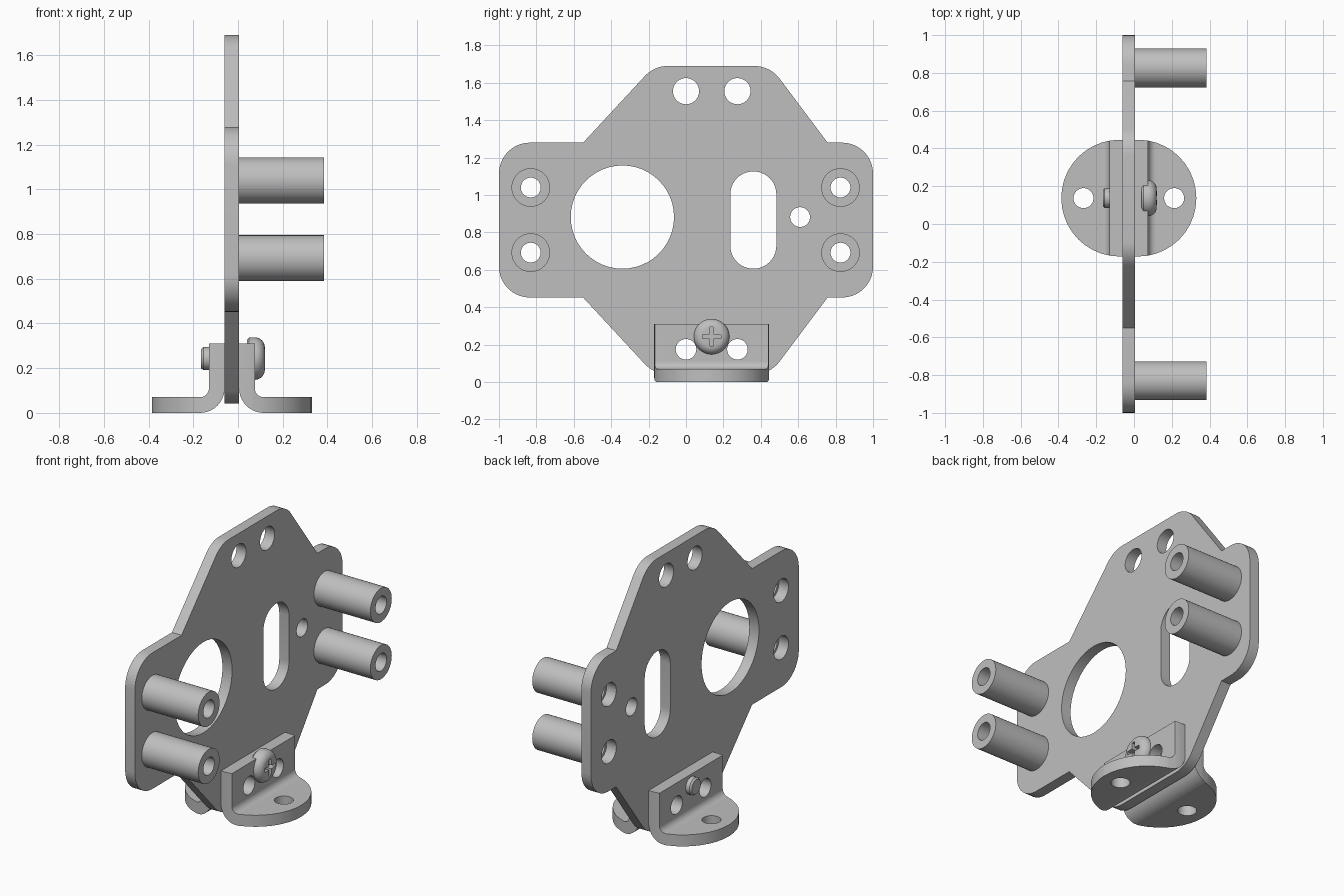
import bpy, bmesh
from math import sin, cos, pi, tan, radians
from mathutils import Vector

cube = bpy.data.objects.get("Cube")
if cube:
    bpy.data.objects.remove(cube, do_unlink=True)

grey = bpy.data.materials.new("plain grey metal")
grey.use_nodes = True
COLOUR = (0.52, 0.52, 0.52, 1)
grey.diffuse_color = COLOUR
grey.node_tree.nodes["Principled BSDF"].inputs["Base Color"].default_value = COLOUR


def finish(name, bm):
    bmesh.ops.recalc_face_normals(bm, faces=bm.faces)
    mesh = bpy.data.meshes.new(name)
    bm.to_mesh(mesh)
    bm.free()
    mesh.materials.append(grey)
    ob = bpy.data.objects.new(name, mesh)
    bpy.context.collection.objects.link(ob)
    return ob


def activate(ob):
    bpy.ops.object.select_all(action='DESELECT')
    ob.select_set(True)
    bpy.context.view_layer.objects.active = ob


def smooth(ob):
    activate(ob)
    bpy.ops.object.shade_smooth_by_angle(angle=radians(30))


def rounded(corners, steps=10):
    """Outline from (u, v, radius) corners, with arcs where radius > 0."""
    out = []
    for i, (u, v, r) in enumerate(corners):
        p = Vector((u, v))
        if r == 0:
            out.append(p)
            continue
        a = (Vector(corners[i - 1][:2]) - p).normalized()
        b = (Vector(corners[(i + 1) % len(corners)][:2]) - p).normalized()
        half = a.angle(b) / 2
        centre = p + (a + b).normalized() * r / sin(half)
        start = p + a * r / tan(half) - centre
        end = p + b * r / tan(half) - centre
        sweep = start.angle(end)
        for k in range(steps + 1):
            t = k / steps
            out.append(centre + (start * sin((1 - t) * sweep) + end * sin(t * sweep)) / sin(sweep))
    return out


def circle(u, v, r, n=40):
    return [(u + r * cos(2 * pi * k / n), v + r * sin(2 * pi * k / n)) for k in range(n)]


def box(u0, u1, v0, v1, r=0):
    return rounded([(u0, v0, r), (u1, v0, r), (u1, v1, r), (u0, v1, r)])


def prism(name, outline, axis, lo, hi):
    """Extrude a 2D outline along an axis between lo and hi."""
    place = {'x': lambda u, v, d: (d, u, v),
             'y': lambda u, v, d: (u, d, v),
             'z': lambda u, v, d: (u, v, d)}[axis]
    bm = bmesh.new()
    rings = [[bm.verts.new(place(u, v, d)) for u, v in outline] for d in (lo, hi)]
    for ring in rings:
        bm.faces.new(ring)
    n = len(outline)
    for i in range(n):
        j = (i + 1) % n
        bm.faces.new((rings[0][i], rings[0][j], rings[1][j], rings[1][i]))
    return finish(name, bm)


def lathe(name, profile, y, z, closed=False, n=40):
    """Spin an (x, radius) profile around an axis parallel to x."""
    bm = bmesh.new()
    verts = [bm.verts.new((x, y, z + r)) for x, r in profile]
    edges = [bm.edges.new(p) for p in zip(verts, verts[1:])]
    if closed:
        edges.append(bm.edges.new((verts[-1], verts[0])))
    bmesh.ops.spin(bm, geom=verts + edges, cent=(0, y, z), axis=(1, 0, 0),
                   angle=2 * pi, steps=n, use_merge=True)
    bmesh.ops.remove_doubles(bm, verts=bm.verts, dist=0.0001)
    return finish(name, bm)


def combine(ob, cutter, operation='DIFFERENCE'):
    activate(ob)
    mod = ob.modifiers.new("cut", 'BOOLEAN')
    mod.operation, mod.solver, mod.object = operation, 'EXACT', cutter
    bpy.ops.object.modifier_apply(modifier=mod.name)
    bpy.data.objects.remove(cutter, do_unlink=True)


BACK, FACE = -0.06, 0.005          # plate faces along x
MID_X = (BACK + FACE) / 2
MID_Y, MID_Z = 0.137, 0.866
STANDOFFS = [(y, MID_Z + s * 0.174) for y in (-0.83, 0.826) for s in (-1, 1)]
PAIR_Y = (0.0, 0.275)

# Main plate: upper half outline mirrored about its middle height
upper = [(1, 1.28, 0.165), (0.757, 1.28, 0), (0.45, 1.69, 0.17),
         (-0.17, 1.69, 0.17), (-0.55, 1.28, 0), (-1, 1.28, 0.165)]
lower = [(y, 2 * MID_Z - z, r) for y, z, r in reversed(upper)]
plate = prism("main_plate", rounded(upper + lower), 'x', BACK, FACE)

# Plate openings
openings = [circle(-0.34, 0.882, 0.276, 48), circle(0.61, 0.882, 0.053),
            box(0.237, 0.483, 0.606, 1.126, 0.122)]
openings += [circle(y, z, 0.07) for y in PAIR_Y for z in (0.175, 1.555)]
openings += [circle(y, z, 0.07) for y, z in STANDOFFS]
for hole in openings:
    combine(plate, prism("cutter", hole, 'x', -0.2, 0.2))
smooth(plate)

# Tubular standoffs
for i, (y, z) in enumerate(STANDOFFS):
    tube = [(FACE, 0.053), (FACE, 0.103), (0.385, 0.103), (0.385, 0.053)]
    smooth(lathe(f"standoff_{i + 1}", tube, y, z, closed=True))

# Angle brackets with half-round feet, one on each side of the plate
for name, side in (("left_bracket", 1), ("right_bracket", -1)):
    def across(d):
        return MID_X + side * d
    near, far, tip, t = 0.0325, 0.1025, 0.358, 0.07
    profile = rounded([(across(near), 0, 0.11), (across(tip), 0, 0), (across(tip), t, 0),
                       (across(far), t, 0.04), (across(far), 0.31, 0), (across(near), 0.31, 0)])
    bracket = prism(name, profile, 'y', MID_Y - 0.308, MID_Y + 0.308)
    foot = box(MID_X - 0.3575, MID_X + 0.3575, MID_Y - 0.309, MID_Y + 0.309, 0.3085)
    combine(bracket, prism("cutter", foot, 'z', -0.1, 0.5), 'INTERSECT')
    combine(bracket, prism("cutter", circle(across(0.24), MID_Y, 0.053), 'z', -0.1, 0.2))
    for y in PAIR_Y:
        lo, hi = sorted((across(0.02), across(0.13)))
        combine(bracket, prism("cutter", circle(y, 0.175, 0.055), 'x', lo, hi))
    smooth(bracket)

# Pan head screw with a cross recess
dome = [(0.075 + 0.045 * sin(a), 0.05 + 0.045 * cos(a))
        for a in [k * pi / 16 for k in range(9)]]
screw = lathe("screw", [(-0.165, 0), (-0.165, 0.043), (-0.155, 0.052), (0.04, 0.052),
                        (0.04, 0.085), (0.05, 0.095)] + dome + [(0.122, 0)], MID_Y, 0.243)
for w, h in ((0.05, 0.011), (0.011, 0.05)):
    slot = box(MID_Y - w, MID_Y + w, 0.243 - h, 0.243 + h, 0.004)
    combine(screw, prism("cutter", slot, 'x', 0.085, 0.2))
smooth(screw)
